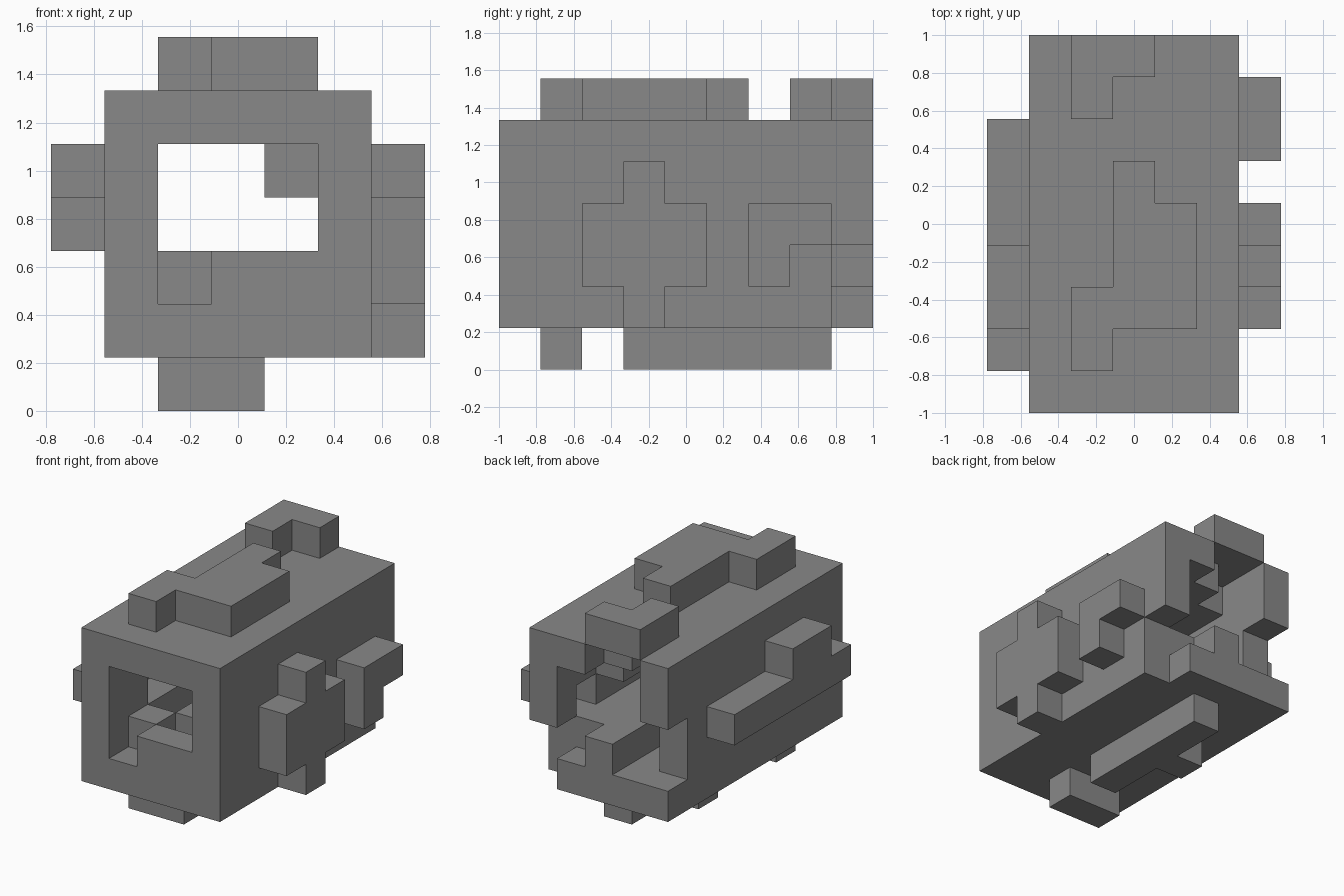
import bpy
import bmesh
from math import radians
from mathutils import Vector

cube = bpy.data.objects.get("Cube")
if cube:
    bpy.data.objects.remove(cube, do_unlink=True)

U = 2 / 9                          # edge of one block
ORIGIN = Vector((-3.5, -4.5, 0))   # corner of the block grid

grey = bpy.data.materials.new("plain grey")
grey.use_nodes = True
tone = (0.25, 0.25, 0.25, 1)
grey.diffuse_color = tone
grey.node_tree.nodes["Principled BSDF"].inputs["Base Color"].default_value = tone


def box(x, y, z):
    """Blocks filling inclusive index ranges; a single number is one layer."""
    spans = [(s, s) if isinstance(s, int) else s for s in (x, y, z)]
    rx, ry, rz = (range(a, b + 1) for a, b in spans)
    return {(i, j, k) for i in rx for j in ry for k in rz}


ALL_Y, TUNNEL, WALL = (0, 8), (2, 4), (1, 5)
parts = {}

# Box shell: a square tube, with a lip that half closes the front
shell = box(WALL, ALL_Y, WALL) - box(TUNNEL, ALL_Y, TUNNEL)
shell |= box((3, 4), 0, 2)

# Notches at the back end and recesses inside the walls
shell -= box(5, 8, (1, 2))
shell -= box(1, 8, (2, 3))
shell -= box((2, 3), 8, 5) | box(2, 7, 5)
shell -= box(5, 7, 3) | box(1, (2, 5), 3)
parts["box_shell"] = shell

# Blocks inside the tunnel
parts["inner_floor"] = box((3, 4), (2, 7), 2) | box(2, 1, 2) | box(3, 8, 2)
parts["inner_corner_block"] = box(4, 6, 4)

# Raised shapes on the top
parts["top_main_ridge"] = (box(3, (2, 5), 6) | box(4, (2, 4), 6)
                           | box(2, (1, 2), 6))
parts["top_rear_hook"] = box(2, (7, 8), 6) | box(3, 8, 6)

# Raised shapes on the two long sides
parts["left_cross"] = box(6, (2, 4), (2, 3)) | box(6, 3, (1, 4))
parts["left_hook"] = box(6, 6, (2, 3)) | box(6, 7, 3)
parts["right_rail"] = box(0, (1, 6), 3) | box(0, (2, 3), 4)

# Feet underneath
parts["front_foot"] = box((2, 3), 1, 0)
parts["long_foot"] = box(3, (3, 7), 0) | box(2, 5, 0)

solid = set().union(*parts.values())


def build(name, cells):
    """Make the outer skin of the blocks, skipping faces that touch others."""
    bm = bmesh.new()
    for cell in sorted(cells):
        centre = Vector(cell) + Vector((0.5, 0.5, 0.5))
        for axis in range(3):
            for sign in (-1, 1):
                step = Vector((0, 0, 0))
                step[axis] = sign
                if tuple(int(c + s) for c, s in zip(cell, step)) in solid:
                    continue
                u = Vector((0, 0, 0))
                u[(axis + 1) % 3] = 0.5
                v = step.cross(u)
                mid = centre + step / 2
                corners = (mid - u - v, mid + u - v, mid + u + v, mid - u + v)
                bm.faces.new([bm.verts.new((p + ORIGIN) * U) for p in corners])
    bmesh.ops.remove_doubles(bm, verts=bm.verts, dist=U / 100)
    bmesh.ops.dissolve_limit(bm, angle_limit=radians(1),
                             verts=bm.verts, edges=bm.edges)
    mesh = bpy.data.meshes.new(name)
    bm.to_mesh(mesh)
    bm.free()
    mesh.materials.append(grey)
    bpy.context.collection.objects.link(bpy.data.objects.new(name, mesh))


for name, cells in parts.items():
    build(name, cells)
